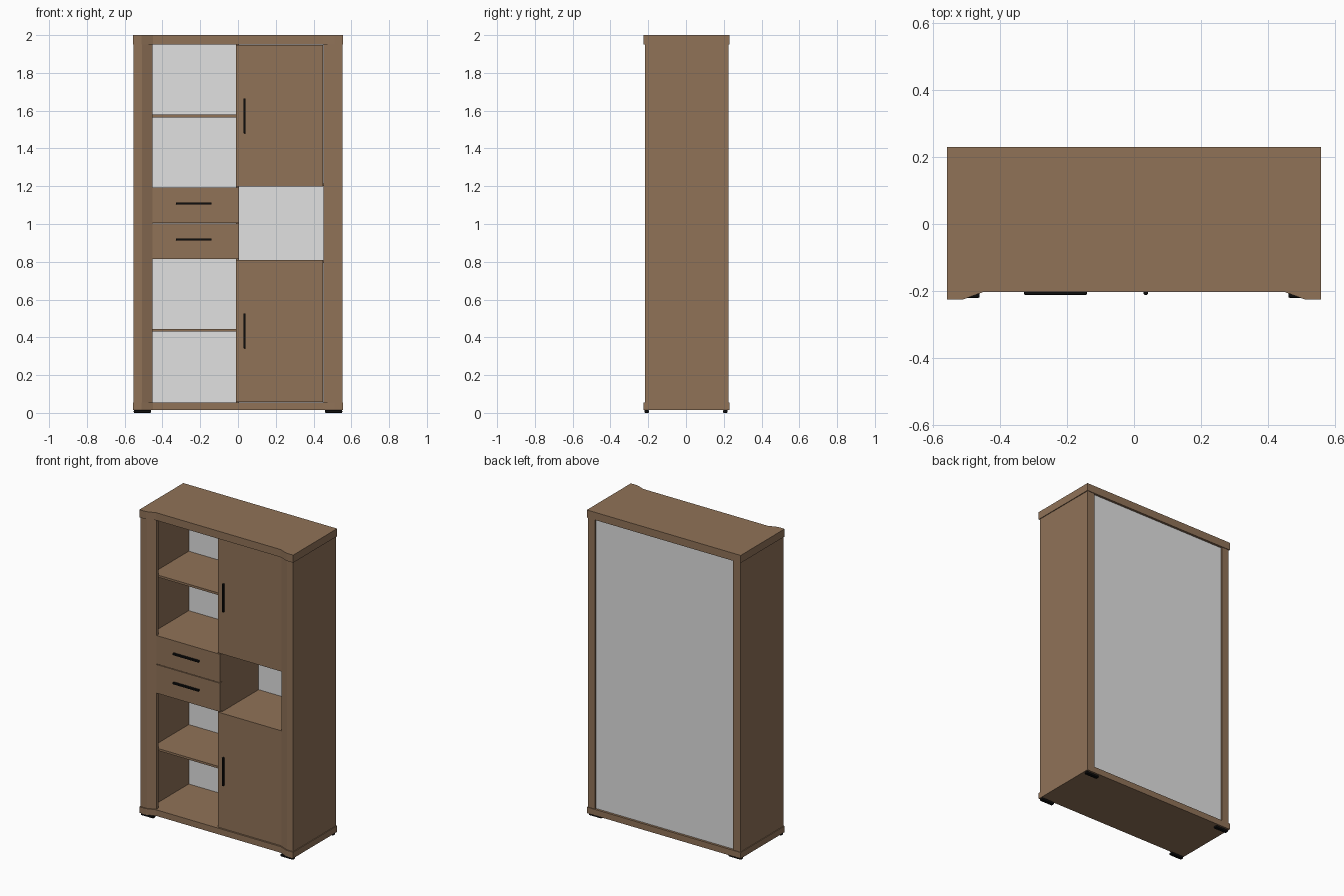
import bpy
import bmesh

cube = bpy.data.objects.get("Cube")
if cube:
    bpy.data.objects.remove(cube, do_unlink=True)


def material(name, r, g, b):
    m = bpy.data.materials.new(name)
    m.use_nodes = True
    m.diffuse_color = (r, g, b, 1)
    m.node_tree.nodes["Principled BSDF"].inputs["Base Color"].default_value = (r, g, b, 1)
    return m


WOOD = material("brown wood", 0.28, 0.17, 0.097)
PALE = material("pale back board", 0.75, 0.75, 0.75)
BLACK = material("black metal", 0.004, 0.004, 0.004)


def prism(name, outline, z0, z1, mat):
    """Extrude an outline in the ground plane from z0 to z1."""
    bm = bmesh.new()
    face = bm.faces.new([bm.verts.new((x, y, z0)) for x, y in outline])
    ext = bmesh.ops.extrude_face_region(bm, geom=[face])
    for v in ext["geom"]:
        if isinstance(v, bmesh.types.BMVert):
            v.co.z = z1
    bmesh.ops.recalc_face_normals(bm, faces=bm.faces)
    mesh = bpy.data.meshes.new(name)
    bm.to_mesh(mesh)
    bm.free()
    mesh.materials.append(mat)
    obj = bpy.data.objects.new(name, mesh)
    bpy.context.collection.objects.link(obj)
    return obj


def box(name, x0, x1, y0, y1, z0, z1, mat=WOOD):
    return prism(name, [(x0, y0), (x1, y0), (x1, y1), (x0, y1)], z0, z1, mat)


def rounded(obj, width):
    mod = obj.modifiers.new("rounding", "BEVEL")
    mod.width = width
    mod.segments = 2


BOTTOM, TOP = 0.055, 1.95      # inner height of the carcass
FRONT, INNER, BACK = -0.195, -0.175, 0.205
DIV_L, DIV_R = -0.01, 0.006    # centre divider faces

# Top and base slabs with stepped-out front corners
slab = [(-0.557, 0.23), (-0.557, -0.225), (-0.51, -0.225), (-0.45, -0.203),
        (0.45, -0.203), (0.51, -0.225), (0.557, -0.225), (0.557, 0.23)]
prism("top_slab", slab, TOP, 2.0, WOOD)
prism("base_slab", slab, 0.015, BOTTOM, WOOD)

# Side panels, angled front pilasters and feet
for side, s in (("right", -1), ("left", 1)):
    box(side + "_side_panel", *sorted((s * 0.5, s * 0.552)), INNER, 0.226, BOTTOM, TOP)
    pil = [(0.552, INNER), (0.552, -0.218), (0.507, -0.218), (0.453, FRONT), (0.453, INNER)]
    prism(side + "_pilaster", [(s * x, y) for x, y in pil], BOTTOM, TOP, WOOD)
    for end, y in (("front", -0.208), ("back", 0.208)):
        foot = box(f"{end}_{side}_foot", *sorted((s * 0.46, s * 0.552)),
                   y - 0.012, y + 0.012, 0, 0.015, BLACK)
        rounded(foot, 0.004)

# Back board and centre divider
box("back_board", -0.5, 0.5, BACK, 0.215, BOTTOM, TOP, PALE)
box("centre_divider", DIV_L, DIV_R, INNER, BACK, BOTTOM, TOP)

# Boards: those on the right side lie above and below the open niche
for name, z in (("upper_shelf", 1.565), ("drawer_top_board", 1.176),
                ("drawer_bottom_board", 0.815), ("lower_shelf", 0.43)):
    box(name, -0.5, DIV_L, INNER, BACK, z, z + 0.014)
for name, z in (("niche_ceiling", 1.2), ("niche_floor", 0.794)):
    box(name, DIV_R, 0.5, INNER, BACK, z, z + 0.014)

# Doors with upright handles
for name, z0, z1, grip in (("upper_door", 1.198, 1.948, 1.48),
                           ("lower_door", 0.057, 0.81, 0.342)):
    box(name, DIV_L, 0.45, FRONT, INNER, z0, z1)
    rounded(box(name + "_handle", 0.029, 0.041, -0.211, FRONT, grip, grip + 0.185, BLACK), 0.003)

# Drawers with level handles
for name, z0, z1 in (("upper_drawer", 1.006, 1.192), ("lower_drawer", 0.815, 1.002)):
    box(name + "_front", -0.452, 0.005, FRONT, INNER, z0, z1)
    box(name + "_body", -0.44, -0.022, INNER, 0.17, z0 + 0.02, z1 - 0.02)
    mid = (z0 + z1) / 2 + 0.01
    rounded(box(name + "_handle", -0.328, -0.14, -0.211, FRONT, mid - 0.006, mid + 0.006, BLACK), 0.003)
